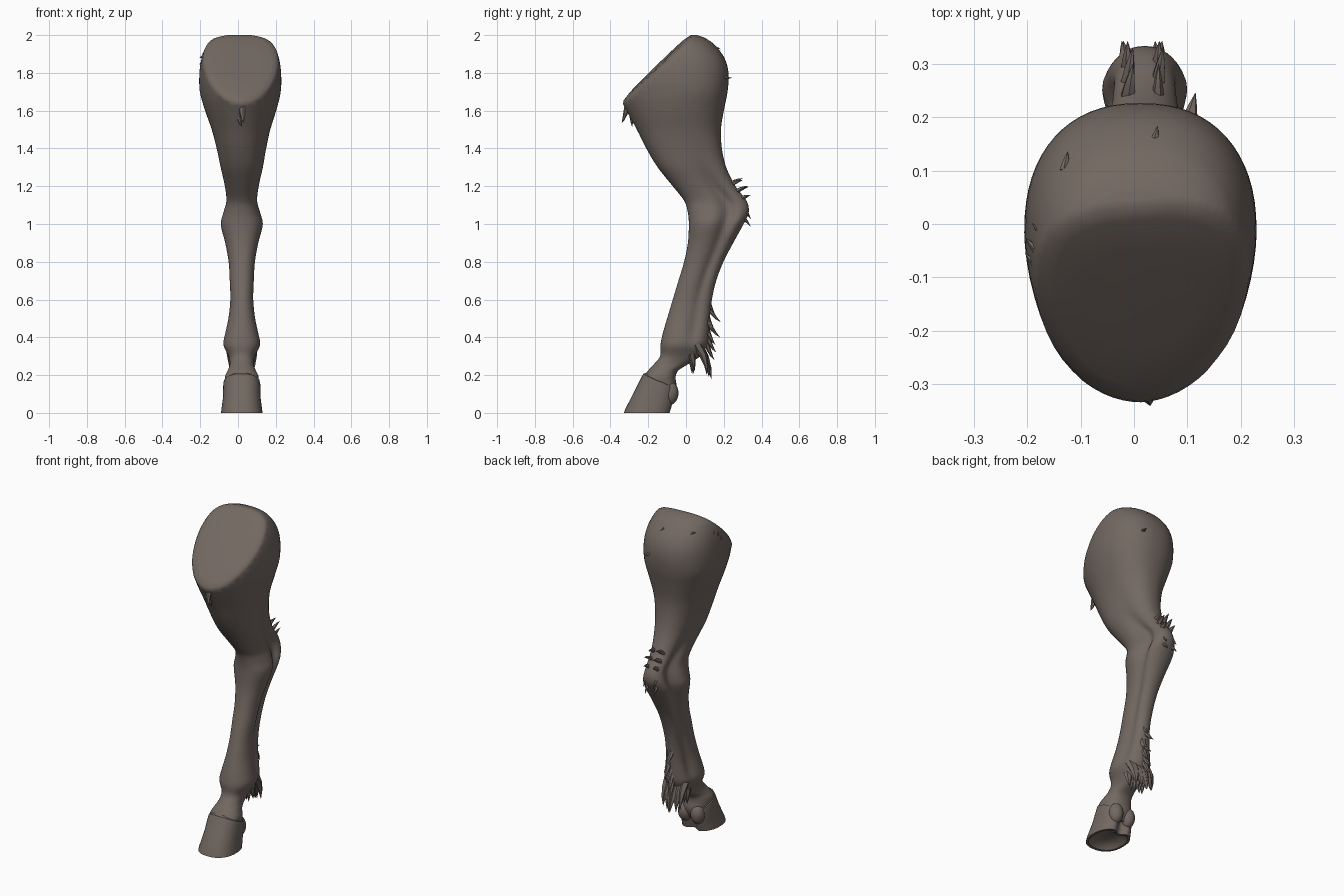
import bpy, bmesh, math, random
from mathutils import Vector

if "Cube" in bpy.data.objects:
    bpy.data.objects.remove(bpy.data.objects["Cube"])
random.seed(4)

hide = bpy.data.materials.new("grey brown hide")
hide.diffuse_color = (0.170, 0.139, 0.121, 1)
hide.use_nodes = True
hide.node_tree.nodes["Principled BSDF"].inputs["Base Color"].default_value = hide.diffuse_color
CX, N = 0.02, 64


def finish(bm, name, angle=40):
    bmesh.ops.recalc_face_normals(bm, faces=bm.faces)
    me = bpy.data.meshes.new(name)
    bm.to_mesh(me)
    bm.free()
    ob = bpy.data.objects.new(name, me)
    bpy.context.collection.objects.link(ob)
    me.materials.append(hide)
    bpy.ops.object.select_all(action='DESELECT')
    ob.select_set(True)
    bpy.context.view_layer.objects.active = ob
    bpy.ops.object.shade_smooth_by_angle(angle=math.radians(angle))
    return ob


def loft(bm, rings):
    vs = [[bm.verts.new(p) for p in r] for r in rings]
    for a, b in zip(vs, vs[1:]):
        for i in range(len(a)):
            j = (i + 1) % len(a)
            bm.faces.new((a[i], a[j], b[j], b[i]))
    return bm.faces.new(vs[0]), bm.faces.new(vs[-1])


def bump(z, c, w):
    return math.exp(-((z - c) / w) ** 2)


def spow(v, e):
    return math.copysign(abs(v) ** (2 / e), v)


# Leg outline from ground up: height, front y, back y, half width
rows = [
    (0.07, -0.22, -0.075, 0.07), (0.13, -0.215, -0.05, 0.085),
    (0.19, -0.222, -0.055, 0.089), (0.225, -0.20, -0.04, 0.074),
    (0.26, -0.168, 0.015, 0.063), (0.30, -0.137, 0.075, 0.07),
    (0.36, -0.135, 0.112, 0.097), (0.42, -0.123, 0.12, 0.088),
    (0.50, -0.10, 0.125, 0.071), (0.60, -0.07, 0.137, 0.061),
    (0.70, -0.04, 0.160, 0.064), (0.80, -0.01, 0.198, 0.07),
    (0.90, 0.010, 0.25, 0.088), (1.00, 0.015, 0.305, 0.112),
    (1.06, 0.01, 0.332, 0.098), (1.12, -0.008, 0.322, 0.082),
    (1.20, -0.07, 0.262, 0.09), (1.30, -0.15, 0.213, 0.112),
    (1.40, -0.21, 0.19, 0.131), (1.50, -0.26, 0.185, 0.155),
    (1.60, -0.315, 0.20, 0.188), (1.70, -0.365, 0.22, 0.214),
    (1.80, -0.38, 0.225, 0.216), (1.88, -0.36, 0.203, 0.204),
    (1.95, -0.30, 0.15, 0.176), (1.985, -0.22, 0.10, 0.14), (2.0, -0.12, 0.06, 0.09),
]


def slope(i, k):
    a, b = rows[max(i - 1, 0)], rows[min(i + 1, len(rows) - 1)]
    return (b[k] - a[k]) / (b[0] - a[0])


def hermite(i, k, t):
    a, b = rows[i], rows[i + 1]
    h = b[0] - a[0]
    return ((2*t**3 - 3*t*t + 1) * a[k] + (t**3 - 2*t*t + t) * h * slope(i, k)
            + (3*t*t - 2*t**3) * b[k] + (t**3 - t*t) * h * slope(i + 1, k))


def leg_ring(z, yf, yb, hw):
    up = min(max((z - 1.3) / 0.4, 0), 1)
    k = 0.42 + 0.18 * up
    ym = yf + k * (yb - yf)
    ef, eb = 2.2 - 0.45 * up, 2.3
    # groove between the bone and the tendon behind it
    g = 0.42 * bump(z, 1.1, 0.16) + 0.28 * bump(z, 0.72, 0.24) + 0.12 * bump(z, 0.45, 0.08)
    yg = yf + 0.67 * (yb - yf)
    pts = []
    for i in range(N):
        t = 2 * math.pi * i / N
        c, s = math.cos(t), math.sin(t)
        e = eb if s > 0 else ef
        y = ym + spow(s, e) * ((yb - ym) if s > 0 else (ym - yf))
        x = hw * spow(c, e) * (1 - g * bump(y, yg, 0.13 * (yb - yf)))
        pts.append((CX - 0.008 * up + x, y, z))
    return pts


# Leg, cut off obliquely where it would join the body
rings = []
for i in range(len(rows) - 1):
    for s in range(4):
        t = s / 4
        z = rows[i][0] + t * (rows[i + 1][0] - rows[i][0])
        rings.append(leg_ring(z, *(hermite(i, k, t) for k in (1, 2, 3))))
rings.append(leg_ring(*rows[-1]))
bm = bmesh.new()
loft(bm, rings)
n = Vector((0.05, -0.69, 0.72)).normalized()
cut = bmesh.ops.bisect_plane(bm, geom=bm.verts[:] + bm.edges[:] + bm.faces[:],
                             plane_co=(CX, -0.16, 1.80), plane_no=n, clear_outer=True)
edges = [e for e in cut['geom_cut'] if isinstance(e, bmesh.types.BMEdge)]
cap = bmesh.ops.contextual_create(bm, geom=edges)['faces'][0]
centre = cap.calc_center_median()
for scale, lift in ((0.95, 0.012), (0.86, 0.006), (0.6, 0.003)):
    ex = bmesh.ops.extrude_face_region(bm, geom=[cap])['geom']
    bmesh.ops.delete(bm, geom=[cap], context='FACES_ONLY')
    cap = [f for f in ex if isinstance(f, bmesh.types.BMFace)][0]
    for v in cap.verts:
        v.co = centre + (v.co - centre) * scale + n * lift
    centre = centre + n * lift
finish(bm, "leg", 50)


# Hoof: tilted rings from the hollow sole up to the coronet
def hoof_ring(yf, zf, yb, zb, hw):
    ym, b = (yf + yb) / 2, (yb - yf) / 2
    pts = []
    for i in range(N):
        t = 2 * math.pi * i / N
        c, s = math.cos(t), math.sin(t)
        y = ym + b * spow(s, 2.4)
        notch = 0.035 * bump(c, 0, 0.25) if s > 0 else 0
        f = (s + 1) / 2
        pts.append((CX + hw * spow(c, 2.3), y - notch, zf + (zb - zf) * f))
    return pts


bm = bmesh.new()
loft(bm, [hoof_ring(-0.25, 0.035, -0.13, 0.035, 0.05),
          hoof_ring(-0.295, 0.02, -0.10, 0.015, 0.082),
          hoof_ring(-0.312, 0.0, -0.088, 0.0, 0.098),
          hoof_ring(-0.328, 0.0, -0.075, 0.0, 0.11),
          hoof_ring(-0.322, 0.02, -0.072, 0.012, 0.108),
          hoof_ring(-0.275, 0.11, -0.058, 0.06, 0.099),
          hoof_ring(-0.235, 0.19, -0.052, 0.11, 0.098),
          hoof_ring(-0.226, 0.207, -0.055, 0.125, 0.095),
          hoof_ring(-0.212, 0.212, -0.07, 0.13, 0.08)])
finish(bm, "hoof")

# Heel bulbs
bm = bmesh.new()
for side in (-1, 1):
    s = bmesh.ops.create_uvsphere(bm, u_segments=24, v_segments=14, radius=1)
    for v in s['verts']:
        v.co = Vector((CX + side * 0.042 + v.co.x * 0.042, -0.085 + v.co.y * 0.045,
                       0.105 + v.co.z * 0.062))
finish(bm, "heel_bulbs")


# Hair tufts: curved, tapering four-sided locks
def lock(bm, base, tip, r, bend=(0, 0, -0.012)):
    base, tip, bend = Vector(base), Vector(tip), Vector(bend)
    d = (tip - base).normalized()
    a = d.cross(Vector((0.3, 0.9, 0.2))).normalized()
    b = d.cross(a)
    rs = []
    for t, w in ((0, 1), (0.35, 0.8), (0.7, 0.42), (1, 0.03)):
        p = base.lerp(tip, t) + bend * 4 * t * (1 - t)
        rs.append([p + (a * math.cos(q) + b * 0.7 * math.sin(q)) * r * w
                   for q in (math.pi * k / 3 for k in range(6))])
    loft(bm, rs)


def jit(v):
    return random.uniform(-v, v)


# Feathering behind the fetlock and cannon
bm = bmesh.new()
for k, x in enumerate((-0.03, -0.01, 0.01, 0.03, 0.05, 0.07)):
    mid = 1 - abs(x - CX) / 0.1
    lock(bm, (x, 0.06, 0.36), (x + jit(0.01), 0.08 + 0.06 * mid, 0.23 - 0.055 * mid), 0.036, (0, 0.015, 0))
    lock(bm, (x, 0.03, 0.31), (x, 0.04 + jit(0.01), 0.215 + jit(0.015)), 0.026, (0, 0, 0))
for z, out in ((0.60, 0.150), (0.55, 0.185), (0.50, 0.155), (0.47, 0.18), (0.43, 0.155), (0.39, 0.16), (0.35, 0.15)):
    x = CX + jit(0.022)
    lock(bm, (x, 0.105, z + 0.03), (x + jit(0.015), out, z - 0.07), 0.02)
finish(bm, "fetlock_feathering")

# Tufts on the point of the hock
bm = bmesh.new()
for z, y in ((1.21, 0.25), (1.17, 0.28), (1.13, 0.305), (1.09, 0.315), (1.04, 0.31)):
    for x in (-0.012, 0.045):
        up = 0.025 if z > 1.12 else -0.055
        lock(bm, (x, y - 0.015, z), (x + jit(0.012), min(y + 0.05, 0.342), z + up + jit(0.01)), 0.016, (0, 0, 0.004))
finish(bm, "hock_tufts")

# Ragged fringe round the cut, plus a few stray locks on the thigh
bm = bmesh.new()
for k in range(8):
    a = math.radians(88 + 14 * k)
    x, y = 0.02 + 0.20 * math.cos(a), -0.07 + 0.115 * math.sin(a)
    z = 1.80 + (y + 0.16) * 0.958 - 0.02
    lock(bm, (x, y, z), (x - 0.025 * (k > 3), y + 0.028, z - 0.005 + jit(0.01)), 0.012, (0, 0, 0.004))
for k in range(5):
    x = -0.13 + 0.042 * k
    y = 0.10 + 0.012 * k
    lock(bm, (x, y, 1.93), (x + 0.006, y + 0.036, 1.925), 0.01, (0, 0, 0.004))
lock(bm, (0.10, 0.175, 1.80), (0.115, 0.245, 1.775), 0.018)
lock(bm, (0.02, -0.31, 1.63), (0.03, -0.34, 1.535), 0.02)
lock(bm, (0.0, -0.29, 1.60), (0.02, -0.285, 1.515), 0.016)
finish(bm, "thigh_fringe")
